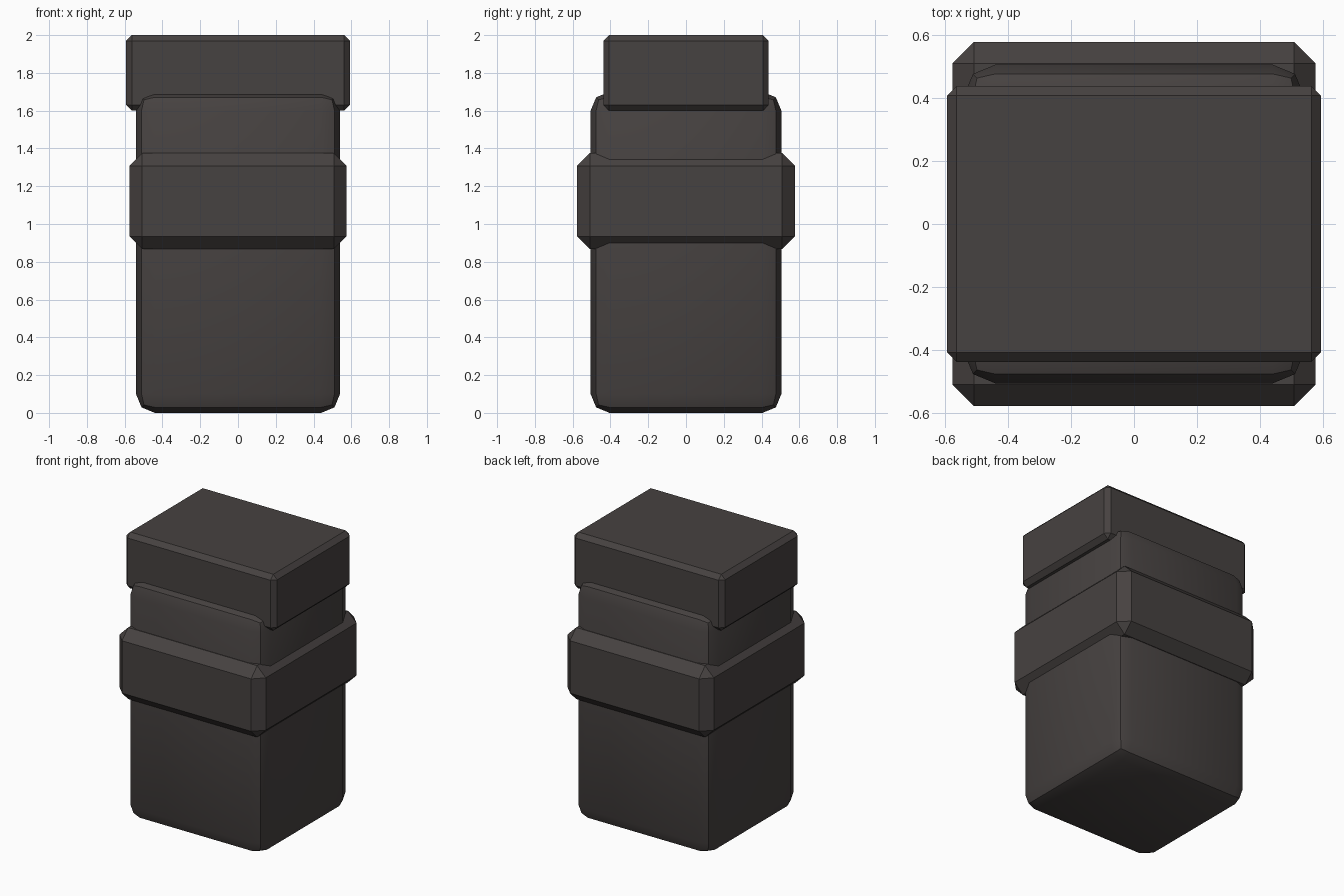
import bpy

if "Cube" in bpy.data.objects:
    bpy.data.objects.remove(bpy.data.objects["Cube"])

# One dark stone-grey colour for everything
grey = bpy.data.materials.new("dark_warm_grey")
grey.diffuse_color = (0.062, 0.054, 0.052, 1.0)
grey.use_nodes = True
grey.node_tree.nodes["Principled BSDF"].inputs["Base Color"].default_value = grey.diffuse_color


def bevelled_box(name, width, depth, z0, z1, bevel, segments):
    """Box standing from z0 to z1 with all its edges bevelled."""
    bpy.ops.mesh.primitive_cube_add(size=1, location=(0, 0, (z0 + z1) / 2))
    ob = bpy.context.object
    ob.name = name
    ob.scale = (width, depth, z1 - z0)
    bpy.ops.object.transform_apply(location=False, rotation=False, scale=True)
    mod = ob.modifiers.new("Bevel", 'BEVEL')
    mod.width = bevel
    mod.segments = segments
    mod.limit_method = 'NONE'
    bpy.ops.object.modifier_apply(modifier=mod.name)
    ob.data.materials.append(grey)
    return ob


# Tall main block, softly rounded: smooth faces with sharp corners
body = bevelled_box("body", 1.08, 1.01, 0.0, 1.70, 0.10, 2)
bpy.ops.object.shade_smooth_by_angle(angle=0.5236)

# Thick chamfered band around the middle
bevelled_box("middle_band", 1.15, 1.155, 0.867, 1.375, 0.068, 1)

# Wide cap on top
bevelled_box("top_cap", 1.186, 0.876, 1.60, 2.0, 0.031, 1)
